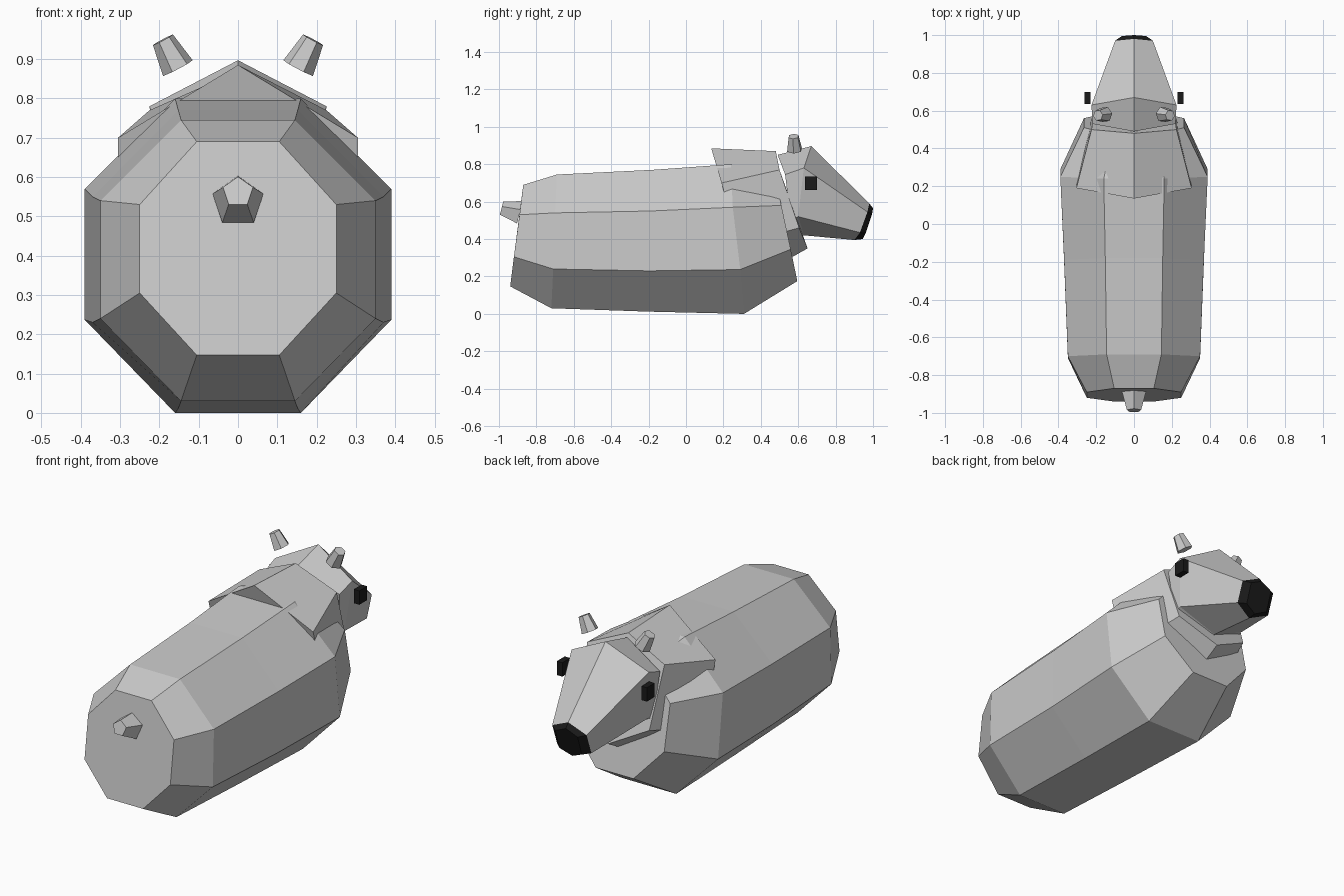
import bpy, bmesh
from mathutils import Vector

if "Cube" in bpy.data.objects:
    bpy.data.objects.remove(bpy.data.objects["Cube"])

black = bpy.data.materials.new("black")
black.diffuse_color = (0.01, 0.01, 0.01, 1)
black.use_nodes = True
black.node_tree.nodes["Principled BSDF"].inputs["Base Color"].default_value = black.diffuse_color


def finish(name, bm, mat=None):
    bmesh.ops.recalc_face_normals(bm, faces=bm.faces)
    mesh = bpy.data.meshes.new(name)
    bm.to_mesh(mesh)
    bm.free()
    obj = bpy.data.objects.new(name, mesh)
    bpy.context.collection.objects.link(obj)
    if mat:
        mesh.materials.append(mat)
    return obj


def loft(name, rings, mat=None):
    """Skin closed rings of points and cap both ends."""
    bm = bmesh.new()
    loops = [[bm.verts.new(p) for p in ring] for ring in rings]
    n = len(loops[0])
    for a, b in zip(loops, loops[1:]):
        for i in range(n):
            j = (i + 1) % n
            bm.faces.new((a[i], a[j], b[j], b[i]))
    bm.faces.new(loops[0])
    bm.faces.new(loops[-1])
    return finish(name, bm, mat)


def ring(half):
    """Mirror a half outline (top to bottom) across x = 0."""
    return half + [(-x, y, z) for x, y, z in reversed(half) if x > 0]


def octagon(w, n, yz):
    return ring([(x, y, z) for x, (y, z) in zip((n, w, w, n), yz)])


def stub(name, base, tip, r1, r2, sides):
    """Tapered peg between two points."""
    base, tip = Vector(base), Vector(tip)
    axis = tip - base
    bm = bmesh.new()
    bmesh.ops.create_cone(bm, cap_ends=True, segments=sides, radius1=r1,
                          radius2=r2, depth=axis.length)
    bm.transform(axis.to_track_quat('Z', 'Y').to_matrix().to_4x4())
    bmesh.ops.translate(bm, verts=bm.verts, vec=(base + tip) / 2)
    return finish(name, bm)


# Barrel body: eight-sided rings, each listed top to bottom as (y, z)
loft("body", [
    octagon(.25, .105, [(-.87, .69), (-.89, .53), (-.92, .305), (-.94, .147)]),
    octagon(.35, .145, [(-.69, .745), (-.70, .54), (-.71, .24), (-.72, .03)]),
    octagon(.37, .152, [(-.18, .77), (-.19, .55), (-.20, .23), (-.20, .012)]),
    octagon(.39, .16, [(.24, .80), (.25, .57), (.29, .237), (.31, 0)]),
    octagon(.265, .11, [(.475, .73), (.51, .58), (.56, .345), (.595, .175)]),
])

# Six-sided neck
loft("neck", [
    ring([(0, .135, .885), (.305, .19, .70), (.305, .28, .37), (0, .33, .17)]),
    ring([(0, .48, .87), (.225, .50, .77), (.21, .605, .46), (0, .65, .35)]),
])

# Head tapering into the muzzle, with a dark nose cap
nose_back = ring([(0, .98, .59), (.10, .97, .545), (.10, .93, .435), (0, .90, .395)])
loft("head", [
    ring([(0, .49, .85), (.22, .53, .745), (.20, .56, .50), (0, .58, .42)]),
    ring([(0, .67, .897), (.225, .63, .78), (.20, .60, .52), (0, .63, .42)]),
    nose_back,
])
loft("nose", [
    nose_back,
    ring([(0, 1.0, .565), (.065, .995, .535), (.065, .96, .43), (0, .945, .40)]),
], black)

# Ears and eyes on both sides
for side, s in (("left", -1), ("right", 1)):
    stub(side + "_ear", (s * .153, .58, .877), (s * .191, .575, .949), .043, .029, 6)
    x0, x1 = s * .23, s * .262
    loft(side + "_eye", [
        [(x, .635, .662), (x, .70, .662), (x, .70, .735), (x, .635, .735)]
        for x in (x0, x1)], black)

# Stubby five-sided tail
stub("tail", (0, -.89, .537), (0, -.987, .562), .068, .04, 5)
